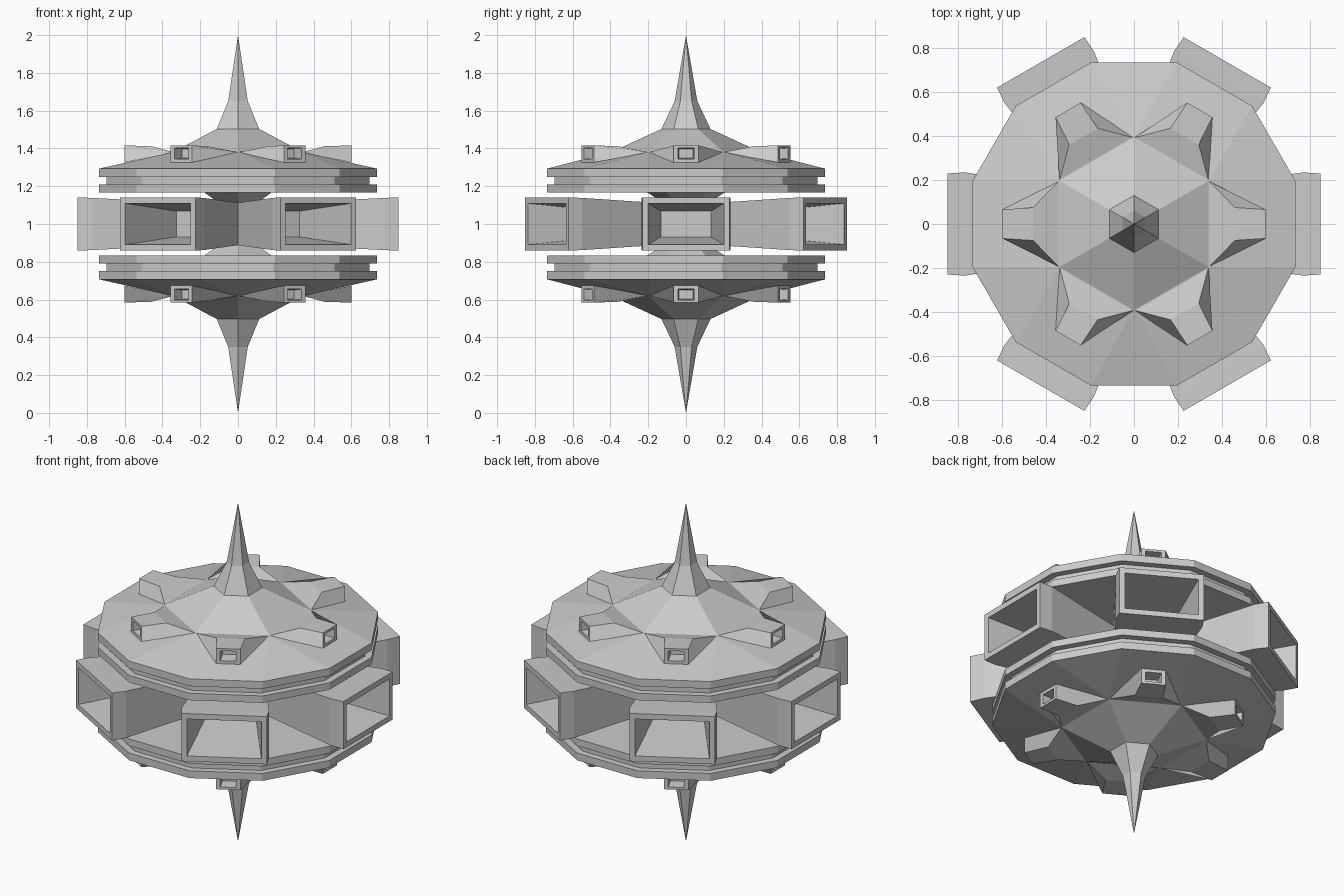
import bpy, bmesh
from math import sin, cos, radians
from mathutils import Matrix

if "Cube" in bpy.data.objects:
    bpy.data.objects.remove(bpy.data.objects["Cube"])


def ring(bm, n, r, z, start):
    return [bm.verts.new((r * cos(radians(start + 360 * i / n)),
                          r * sin(radians(start + 360 * i / n)), z)) for i in range(n)]


def rect(bm, x, hw, z0, z1):
    return [bm.verts.new(p) for p in ((x, -hw, z0), (x, hw, z0), (x, hw, z1), (x, -hw, z1))]


def bridge(bm, a, b):
    n = len(a)
    for i in range(n):
        bm.faces.new((a[i], a[(i + 1) % n], b[(i + 1) % n], b[i]))


def chain(bm, rings):
    for a, b in zip(rings, rings[1:]):
        bridge(bm, a, b)


def finish(bm, name, mirror):
    bmesh.ops.recalc_face_normals(bm, faces=bm.faces)
    me = bpy.data.meshes.new(name)
    bm.to_mesh(me)
    bm.free()
    ob = bpy.data.objects.new(name, me)
    ob.location.z = 1
    bpy.context.collection.objects.link(ob)
    if mirror:
        m = ob.modifiers.new("mirror_down", 'MIRROR')
        m.use_axis = (False, False, True)
        m.use_mirror_merge = False
    return ob


def around(bm):
    """Repeat the geometry six times about the vertical axis."""
    geom = bm.verts[:] + bm.edges[:] + bm.faces[:]
    for i in range(1, 6):
        new = bmesh.ops.duplicate(bm, geom=geom)["geom"]
        bmesh.ops.rotate(bm, verts=[v for v in new if isinstance(v, bmesh.types.BMVert)],
                         cent=(0, 0, 0), matrix=Matrix.Rotation(radians(60 * i), 3, 'Z'))


# Stepped twelve-sided disc, faceted roof and spire (mirrored below)
bm = bmesh.new()
rims = [ring(bm, 12, r, z, 15) for r, z in
        ((.761, .167), (.761, .208), (.722, .208), (.722, .25), (.761, .25), (.761, .293))]
chain(bm, rims)
bm.faces.new(rims[0])
d = rims[-1]
h = ring(bm, 6, .392, .382, 30)
for i in range(6):
    bm.faces.new((h[i], d[2 * i], d[2 * i + 1]))
    bm.faces.new((h[i], d[2 * i + 1], d[(2 * i + 2) % 12], h[(i + 1) % 6]))
neck = ring(bm, 6, .13, .503, 30)
mid = ring(bm, 6, .06, .65, 30)
chain(bm, [h, neck, mid])
tip = bm.verts.new((0, 0, 1))
for i in range(6):
    bm.faces.new((mid[i], mid[(i + 1) % 6], tip))
finish(bm, "disc_and_spire", True)

# Small hub joining the discs to the middle ring
bm = bmesh.new()
a, b = ring(bm, 6, .21, .17, 30), ring(bm, 6, .1, .1, 30)
bridge(bm, a, b)
bm.faces.new(a)
bm.faces.new(b)
finish(bm, "hub", True)

# Small vents on the roof facets
bm = bmesh.new()
end = rect(bm, .6, .066, .326, .416)
back = [bm.verts.new(p) for p in ((.34, -.196, .38), (.34, .196, .38),
                                  (.46, .075, .412), (.46, -.075, .412))]
hole = rect(bm, .6, .043, .344, .402)
deep = rect(bm, .53, .036, .35, .398)
chain(bm, [back, end, hole, deep])
bm.faces.new(back)
bm.faces.new(deep)
around(bm)
finish(bm, "roof_vents", True)

# Middle ring of six large tapered ducts
bm = bmesh.new()
s = .32
sections = [rect(bm, x, hw, -hz, hz) for x, hw, hz in
            ((.866 * s, .5 * s, .112), (.77, .235, .138), (.85, .23, .141),
             (.85, .2, .109), (.42, .132, .068))]
chain(bm, sections)
bm.faces.new(sections[-1])
around(bm)
for z in (-.112, .112):
    bm.faces.new(ring(bm, 6, s, z, 30))
bmesh.ops.remove_doubles(bm, verts=bm.verts, dist=.001)
finish(bm, "duct_ring", False)
